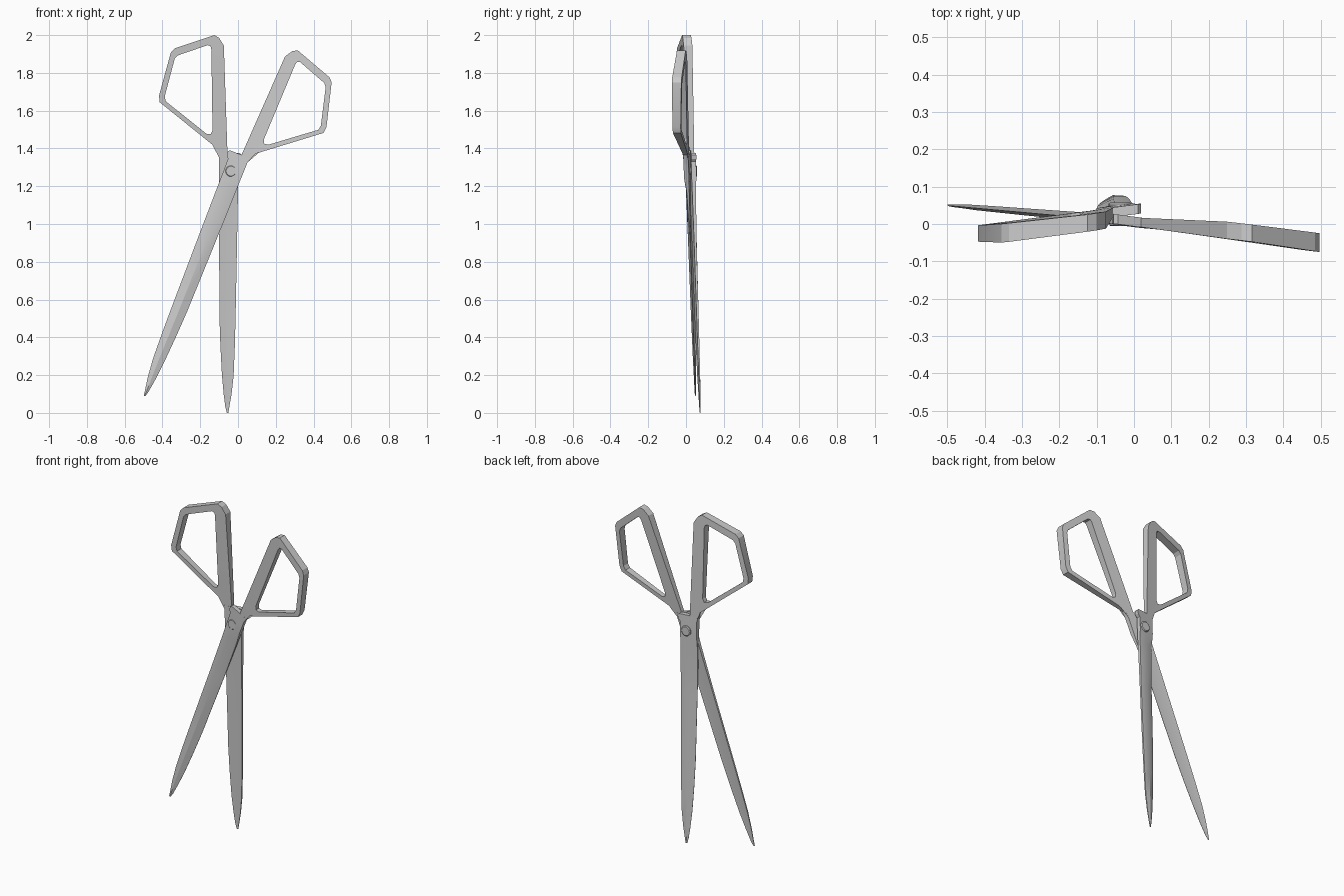
import bpy, bmesh, math
from mathutils import Vector

if "Cube" in bpy.data.objects:
    bpy.data.objects.remove(bpy.data.objects["Cube"])

# Outline of one half in its own flat frame: u across, v along, tip at (0, 0)
OUTER = [(-.02, 1.945), (-.045, 1.985), (-.07, 2.0), (-.28, 1.93), (-.30, 1.91),
         (-.363, 1.68), (-.36, 1.645), (-.05, 1.395), (-.047, 1.355), (0, 1.355)]
INNER = [(-.086, 1.925), (-.091, 1.942), (-.105, 1.947), (-.265, 1.892), (-.28, 1.875),
         (-.333, 1.675), (-.328, 1.65), (-.112, 1.478), (-.09, 1.475), (-.08, 1.495)]
# Blade stations: v, cutting side u, spine side u, half thickness
BLADE = [(0, -.004, .004, .002), (.03, -.012, .009, .003), (.1, -.021, .021, .004),
         (.2, -.03, .032, .006), (.35, -.038, .038, .007), (.5, -.043, .042, .008),
         (.9, -.045, .05, .010), (1.18, -.045, .055, .012), (1.26, -.045, .056, .013),
         (1.33, -.045, .058, .013), (1.345, -.045, .07, .013), (1.365, -.047, .074, .013),
         (1.375, -.048, .066, .013)]
OPEN = math.radians(21.9)


def place_a(u, v, d):
    x, z = u - .055, v
    return (x, .003 + .13 * (x + .12) - .032 * (z - 2) + d, z)


def place_b(u, v, d):
    x = -.495 - u * math.cos(OPEN) + v * math.sin(OPEN)
    z = .09 + u * math.sin(OPEN) + v * math.cos(OPEN)
    return (x, -.014 - .125 * x + .015 * z - d, z)


def finish(name, bm):
    bmesh.ops.recalc_face_normals(bm, faces=bm.faces)
    me = bpy.data.meshes.new(name)
    bm.to_mesh(me)
    bm.free()
    ob = bpy.data.objects.new(name, me)
    bpy.context.collection.objects.link(ob)
    bpy.ops.object.select_all(action='DESELECT')
    ob.select_set(True)
    bpy.context.view_layer.objects.active = ob
    bpy.ops.object.shade_smooth_by_angle(angle=math.radians(25))
    return ob


def loft(bm, loops, close):
    # Skin quads between equal loops; close joins the last loop to the first
    n = len(loops)
    for i in range(n if close else n - 1):
        a, b = loops[i], loops[(i + 1) % n]
        for j in range(len(a)):
            k = (j + 1) % len(a)
            bm.faces.new((a[j], a[k], b[k], b[j]))


def handle(name, place):
    bm = bmesh.new()

    def half(u, v):
        return .012 + .011 * min(max((v - 1.36) / .45, 0), 1) + .02 * min(max(-u - .1, 0), .1)

    loops = []
    for o, i in zip(OUTER, INNER):
        loops.append([bm.verts.new(place(p[0], p[1], s * half(*p)))
                      for p, s in ((o, 1), (o, -1), (i, -1), (i, 1))])
    loft(bm, loops, True)
    finish(name, bm)


def blade(name, place):
    bm = bmesh.new()
    loops = []
    for v, ul, ur, h in BLADE:
        k = min(max((v - 1.1) / .16, 0), 1)       # 0 = ground blade, 1 = flat tang
        mid = ul + .5 * (ur - ul)
        section = [(ul, -h), (mid, -h * (.7 + .3 * k)), (ur, -h),
                   (ur, h * (.3 + .7 * k)), (mid, h), (ul, h * (-.8 + 1.8 * k))]
        loops.append([bm.verts.new(place(u, v, d)) for u, d in section])
    loft(bm, loops, False)
    bm.faces.new(loops[0])
    bm.faces.new(loops[-1])
    finish(name, bm)


# Two matching halves, one behind the other
for side, place in (("back", place_a), ("front", place_b)):
    handle(side + "_handle", place)
    blade(side + "_blade", place)

# Pivot screw: head, shank and nut turned around the y axis
bm = bmesh.new()
rings = []
for y, r in ((-.006, .026), (-.003, .029), (.006, .029), (.006, .02), (.048, .02),
             (.048, .031), (.054, .031), (.058, .026)):
    rings.append([bm.verts.new(Vector((-.037 + r * math.cos(t * math.tau / 20), y,
                                       1.28 + r * math.sin(t * math.tau / 20))))
                  for t in range(20)])
loft(bm, rings, False)
bm.faces.new(rings[0])
bm.faces.new(rings[-1])
finish("pivot_screw", bm)
